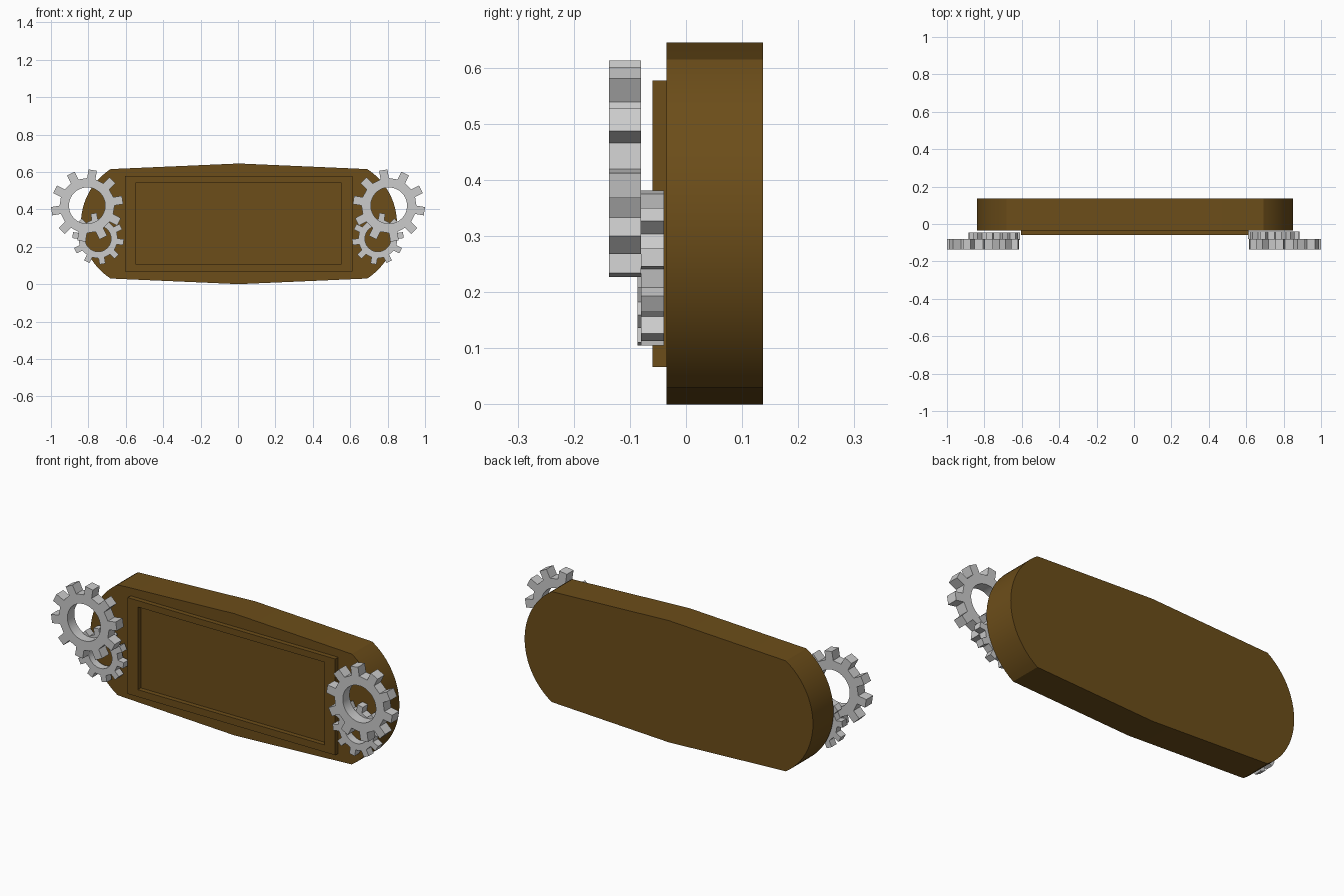
import bpy, bmesh
from math import sin, cos, radians, asin, hypot, atan2

if "Cube" in bpy.data.objects:
    bpy.data.objects.remove(bpy.data.objects["Cube"])

brown = bpy.data.materials.new("brown")
brown.diffuse_color = (0.15, 0.075, 0.01, 1)
brown.use_nodes = True
brown.node_tree.nodes["Principled BSDF"].inputs["Base Color"].default_value = brown.diffuse_color


def finish(name, bm, mat=None):
    bmesh.ops.recalc_face_normals(bm, faces=bm.faces)
    me = bpy.data.meshes.new(name)
    bm.to_mesh(me)
    bm.free()
    ob = bpy.data.objects.new(name, me)
    bpy.context.collection.objects.link(ob)
    if mat:
        me.materials.append(mat)
    bpy.ops.object.select_all(action='DESELECT')
    ob.select_set(True)
    bpy.context.view_layer.objects.active = ob
    bpy.ops.object.shade_smooth_by_angle(angle=radians(25))
    return ob


def slab(name, pts, y0, y1, mat=None):
    """Solid xz outline extruded along y."""
    bm = bmesh.new()
    a, b = [[bm.verts.new((x, y, z)) for x, z in pts] for y in (y0, y1)]
    n = len(pts)
    bm.faces.new(a)
    bm.faces.new(b)
    for i in range(n):
        j = (i + 1) % n
        bm.faces.new((a[i], a[j], b[j], b[i]))
    return finish(name, bm, mat)


def ring(name, outer, inner, y0, y1, mat=None):
    """Extruded xz outline with a hole; both loops have equal counts."""
    bm = bmesh.new()
    loops = [[bm.verts.new((x, y, z)) for x, z in pts]
             for pts, y in ((outer, y0), (outer, y1), (inner, y1), (inner, y0))]
    n = len(outer)
    for k in range(4):
        a, b = loops[k], loops[(k + 1) % 4]
        for i in range(n):
            j = (i + 1) % n
            bm.faces.new((a[i], a[j], b[j], b[i]))
    return finish(name, bm, mat)


def rect(x0, x1, z0, z1):
    return [(x0, z0), (x1, z0), (x1, z1), (x0, z1)]


def gear(name, side, cx, cz, s, phase, y0, y1):
    """Ten-toothed ring gear; side = -1 mirrors it to the left."""
    tip, root, half, hole = 0.192 * s, 0.147 * s, 0.0225 * s, 0.097 * s
    rim = root * cos(asin(half / root))
    outer, inner = [], []
    for t in range(10):
        a = radians(phase + 36 * t)
        for k, (d, w) in enumerate(((rim, -half), (tip, -half), (tip, half), (rim, half))):
            outer.append((side * (cx + d * cos(a) - w * sin(a)), cz + d * sin(a) + w * cos(a)))
            h = a + radians(-13.5 + 9 * k)
            inner.append((side * (cx + hole * cos(h)), cz + hole * sin(h)))
    return ring(name, outer, inner, y0, y1)


# Body: slightly peaked top and bottom with rounded ends
CX, CZ, R = 0.005, 0.3225, 0.349
A = asin(0.2925 / R)
arc = [(0.845 - R + R * cos(t), R * sin(t)) for t in (-A + 2 * A * i / 24 for i in range(25))]
outline = [(0, -0.3225)] + arc + [(0, 0.3225)] + [(-x, -z) for x, z in arc]
slab("body", [(CX + x, CZ + z) for x, z in outline], -0.035, 0.137, brown)

# Raised frame around the face panel
ring("panel_frame", rect(-0.605, 0.612, 0.067, 0.577), rect(-0.545, 0.55, 0.105, 0.543),
     -0.06, -0.034, brown)

# Gears at both ends
for side, label, dy in ((1, "right", 0), (-1, "left", -0.006)):
    gear("large_gear_" + label, side, 0.807, 0.42, 1.0, 27, -0.137, -0.08)
    gear("small_gear_" + label, side, 0.748, 0.243, 0.715, 8, -0.08 + dy, -0.039 + dy)
